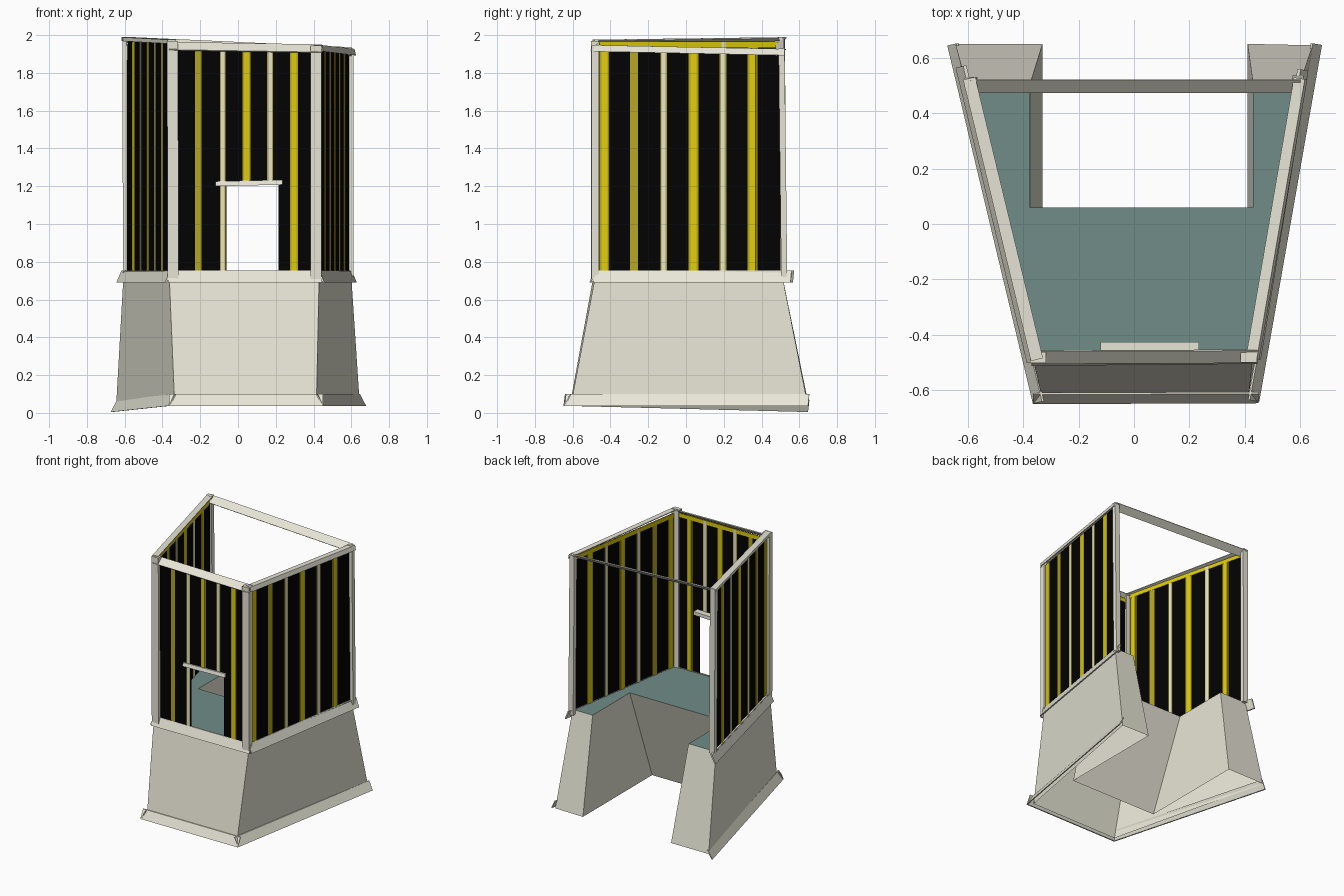
import bpy, bmesh
from mathutils import Vector

if "Cube" in bpy.data.objects:
    bpy.data.objects.remove(bpy.data.objects["Cube"])


def material(name, rgb):
    m = bpy.data.materials.new(name)
    m.diffuse_color = (*rgb, 1)
    m.use_nodes = True
    m.node_tree.nodes["Principled BSDF"].inputs["Base Color"].default_value = m.diffuse_color
    return m


CREAM = material("cream paint", (0.80, 0.785, 0.67))
TEAL = material("teal counter", (0.16, 0.265, 0.245))
BLACK = material("black panel", (0.0005, 0.0005, 0.0005))
YELLOW = material("yellow stripe", (0.74, 0.60, 0.003))
DULL = material("dull yellow edge", (0.46, 0.38, 0.015))


def loft(name, lower, upper, *mats, bottom=True):
    """Solid between two matching outlines; second material goes on top."""
    bm = bmesh.new()
    lo = [bm.verts.new(p) for p in lower]
    up = [bm.verts.new(p) for p in upper]
    n = len(lo)
    if bottom:
        bm.faces.new(lo[::-1])
    top = bm.faces.new(up)
    for i in range(n):
        j = (i + 1) % n
        bm.faces.new((lo[i], lo[j], up[j], up[i]))
    bmesh.ops.recalc_face_normals(bm, faces=bm.faces)
    if len(mats) > 1:
        top.material_index = 1
    me = bpy.data.meshes.new(name)
    bm.to_mesh(me)
    bm.free()
    for m in mats:
        me.materials.append(m)
    ob = bpy.data.objects.new(name, me)
    bpy.context.collection.objects.link(ob)


def sweep(name, a, b, profile, mat, start=0.0, end=1.0):
    """Sweep an (outward, height) profile along the line a-b (fractions allowed)."""
    a, b = Vector(a), Vector(b)
    out = Vector((b.y - a.y, a.x - b.x, 0)).normalized()
    ring = lambda t: [a.lerp(b, t) + out * o + Vector((0, 0, z)) for o, z in profile]
    loft(name, ring(start), ring(end), mat)


def slab(t, z0, z1):
    return [(-t, z0), (t, z0), (t, z1), (-t, z1)]


def stripe(name, a, b, f, half, z0, z1, core):
    """Dull edged stripe with an optional brighter or pale centre."""
    sweep(name, a, b, slab(0.0045, z0, z1), DULL, f - half, f + half)
    if core:
        h = half * 0.62
        sweep(name + "_core", a, b, slab(0.006, z0, z1), core, f - h, f + h)


# Flared U-shaped base shell, open underneath, with teal counter top
low = [(-.335, -.615), (.415, -.61), (.645, .645), (.41, .65),
       (.41, -.18), (-.33, -.18), (-.33, .65), (-.645, .65)]
high = [(-.365, -.485), (.43, -.475), (.598, .505), (.43, .505),
        (.43, .06), (-.375, .06), (-.375, .505), (-.605, .505)]
loft("base", [(x, y, .04) for x, y in low], [(x, y, .75) for x, y in high],
     CREAM, TEAL, bottom=False)

# Skirting boards round the foot and under the panels
foot = [(-.004, .1), (.003, .1), (.037, .037), (.028, .037)]
ledge = [(-.01, .755), (.002, .755), (.03, .69), (.02, .69)]
sweep("foot_trim_front", (-.335, -.613, 0), (.415, -.61, 0), foot, CREAM, -.04, 1.045)
sweep("foot_trim_right", (.42, -.61, 0), (.64, .64, 0), foot, CREAM, -.02, 1.01)
sweep("foot_trim_left", (-.635, .64, -.032), (-.335, -.615, 0), foot, CREAM, -.01, 1.02)
sweep("ledge_trim_front", (-.355, -.482, 0), (.43, -.475, 0), ledge, CREAM, -.02, 1.02)
sweep("ledge_trim_right", (.43, -.475, 0), (.59, .5, 0), ledge, CREAM, -.01, 1.06)
sweep("ledge_trim_left", (-.605, .53, 0), (-.36, -.485, 0), ledge, CREAM, -.04, 1.01)

# Side walls: black panel, six stripes, yellow heading on the inside
Z0 = .75
KINDS = (YELLOW, None, CREAM, YELLOW, CREAM, YELLOW)
HALF = (.026, .022, .017, .027, .018, .027)
walls = {"left": ((-.585, .5, 0), (-.35, -.475, 0), 1.965),
         "right": ((.425, -.475, 0), (.585, .5, 0), 1.915)}
for side, (a, b, z1) in walls.items():
    sweep(side + "_panel", a, b, slab(.003, Z0, z1), BLACK)
    sweep(side + "_heading", a, b,
          [(-.006, z1 - .03), (0, z1 - .03), (0, z1), (-.006, z1)], YELLOW)
    for i in range(6):
        f = .045 + i * .161
        f = 1 - f if side == "left" else f
        stripe(f"{side}_stripe_{i}", a, b, f, HALF[i], Z0, z1 - .002, KINDS[i])

# Front wall in three pieces around the serving hatch
Z1 = 1.925
a, b = (-.35, -.478, 0), (.425, -.472, 0)
frac = lambda x: (x + .35) / .775
for name, x0, x1, z in (("left", -.35, -.06, Z0), ("right", .215, .425, Z0),
                        ("above", -.06, .215, 1.21)):
    sweep("front_panel_" + name, a, b, slab(.003, z, Z1), BLACK, frac(x0), frac(x1))
sweep("front_heading", a, b,
      [(-.006, Z1 - .03), (0, Z1 - .03), (0, Z1), (-.006, Z1)], YELLOW)
front = ((-.21, None, .022), (-.081, CREAM, .02), (.045, YELLOW, .026),
         (.17, CREAM, .02), (.297, YELLOW, .028))
for i, (x, kind, half) in enumerate(front):
    z = 1.21 if i in (2, 3) else Z0
    stripe(f"front_stripe_{i}", a, b, frac(x), half, z, Z1 - .002, kind)
sweep("hatch_lintel", (-.12, -.47, 0), (.235, -.47, .008),
      [(-.045, 1.2), (.025, 1.2), (.018, 1.226), (-.045, 1.226)], CREAM)


# Corner posts: centre at the foot, centre at the head, half sizes
def post(name, p, q, hx, hy):
    quad = lambda c: [(c[0] + sx * hx, c[1] + sy * hy, c[2])
                      for sx, sy in ((-1, -1), (1, -1), (1, 1), (-1, 1))]
    loft(name, quad(p), quad(q), CREAM)


post("post_front_left", (-.343, -.482, .71), (-.347, -.482, 1.97), .029, .02)
post("post_front_right", (.414, -.48, .71), (.414, -.48, 1.945), .029, .02)
post("post_back_left", (-.587, .515, .74), (-.59, .508, 1.99), .022, .016)
post("post_back_right", (.592, .52, .72), (.592, .506, 1.93), .02, .016)

# Top rails: thin planks tilted outwards, the back one tilted to the front
plank = [(-.022, .04), (-.018, .046), (.027, .005), (.022, 0)]
flat = [(-.025, .028), (-.025, .034), (.015, .034), (.024, 0), (.018, 0), (.01, .028)]
sweep("rail_front", (-.35, -.478, 1.918), (.43, -.475, 1.905), plank, CREAM, -.02, 1.02)
sweep("rail_right", (.43, -.475, 1.913), (.6, .515, 1.893), flat, CREAM, -.01, 1.01)
sweep("rail_left", (-.595, .515, 1.963), (-.355, -.48, 1.95),
      [(-.025, .02), (-.025, .026), (.02, .026), (.02, .005)], CREAM, -.01, 1.01)
sweep("rail_back", (-.59, .5, 1.945), (.6, .5, 1.89), plank, CREAM)
